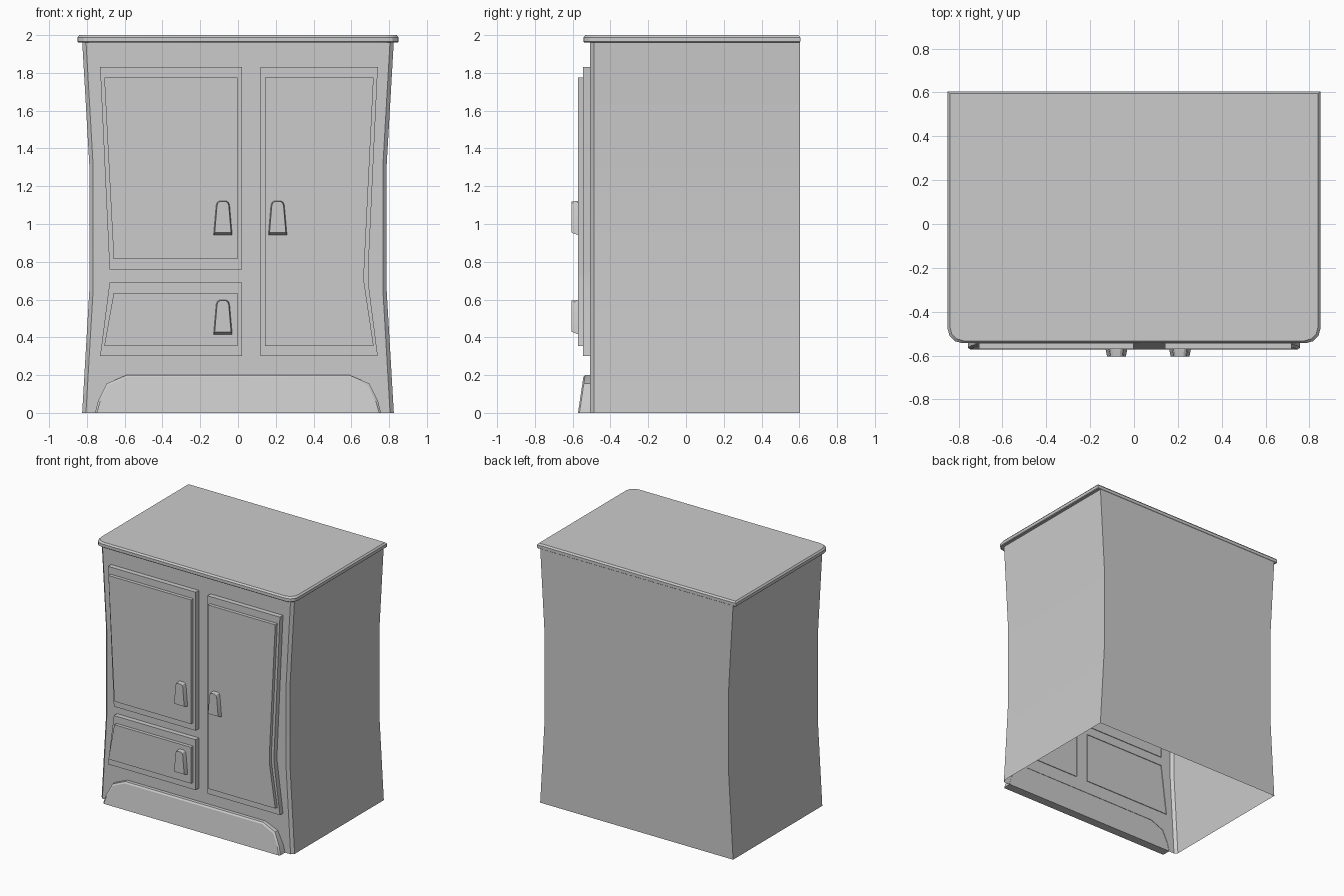
import bpy, bmesh, math

cube = bpy.data.objects.get("Cube")
if cube:
    bpy.data.objects.remove(cube)

GREY = (0.6, 0.6, 0.6, 1)
mat = bpy.data.materials.new("plain_grey")
mat.use_nodes = True
mat.diffuse_color = GREY
mat.node_tree.nodes["Principled BSDF"].inputs["Base Color"].default_value = GREY


def loft(name, loops, start_cap=False, end_cap=True):
    """Skin matching closed loops of points into one surface."""
    bm = bmesh.new()
    rings = [[bm.verts.new(p) for p in loop] for loop in loops]
    n = len(rings[0])
    for a, b in zip(rings, rings[1:]):
        for i in range(n):
            j = (i + 1) % n
            bm.faces.new((a[i], a[j], b[j], b[i]))
    if start_cap:
        bm.faces.new(rings[0])
    if end_cap:
        bm.faces.new(rings[-1])
    bmesh.ops.recalc_face_normals(bm, faces=bm.faces)
    mesh = bpy.data.meshes.new(name)
    bm.to_mesh(mesh)
    bm.free()
    mesh.materials.append(mat)
    obj = bpy.data.objects.new(name, mesh)
    bpy.context.collection.objects.link(obj)
    bpy.ops.object.select_all(action='DESELECT')
    obj.select_set(True)
    bpy.context.view_layer.objects.active = obj
    bpy.ops.object.shade_smooth_by_angle(angle=math.radians(25))
    return obj


def at_depth(outline, y):
    return [(x, y, z) for x, z in outline]


# Waisted body: open underneath, chamfered front corners
def body_ring(w, z):
    half = [(w, 0.603), (w, -0.487), (w - 0.02, -0.507)]
    plan = half + [(-x, y) for x, y in reversed(half)]
    return [(x, y, z) for x, y in plan]


profile = [(0.825, 0), (0.787, 0.65), (0.787, 1.31), (0.825, 1.97)]
loft("body", [body_ring(w, z) for w, z in profile], end_cap=False)


# Lid: rounded front corners, softened upper edge
def lid_ring(inset, z, r=0.065):
    w, front, back = 0.85 - inset, -0.543 + inset, 0.605 - inset
    half = [(w, back)]
    for k in range(4):
        a = math.radians(30 * k)
        half.append((w - r + r * math.cos(a), front + r - r * math.sin(a)))
    plan = half + [(-x, y) for x, y in reversed(half)]
    return [(x, y, z) for x, y in plan]


loft("lid", [lid_ring(0.005, 1.96), lid_ring(0, 1.965), lid_ring(0, 1.988),
             lid_ring(0.01, 2.0)], start_cap=True)


# Doors and drawer: a slab with a smaller raised panel
def panel(name, outline):
    xs, zs = [p[0] for p in outline], [p[1] for p in outline]
    mid = (min(xs) + max(xs)) / 2
    inner = []
    for x, z in outline:
        dz = 0.055 if z == min(zs) else -0.055 if z == max(zs) else 0
        inner.append((x + (0.022 if x < mid else -0.022), z + dz))
    loft(name, [at_depth(outline, -0.502), at_depth(outline, -0.545),
                at_depth(inner, -0.545), at_depth(inner, -0.571)])


panel("upper_door", [(-0.73, 1.83), (0.02, 1.83), (0.02, 0.76), (-0.68, 0.76)])
panel("drawer_front", [(-0.68, 0.69), (0.02, 0.69), (0.02, 0.3), (-0.73, 0.3)])
panel("tall_door", [(0.12, 1.83), (0.74, 1.83), (0.69, 0.76),
                    (0.69, 0.69), (0.74, 0.3), (0.12, 0.3)])


# Handles: tapered tabs with rounded upper corners
def handle(name, cx, bottom):
    half = [(0.05, 0), (0.036, 0.16), (0.03, 0.175), (0.018, 0.183)]
    shape = half + [(-x, z) for x, z in reversed(half)]
    back = [(cx + x, bottom + z) for x, z in shape]
    front = [(cx + x * 0.86, bottom + 0.014 + z * 0.9) for x, z in shape]
    loft(name, [at_depth(back, -0.568), at_depth(front, -0.605)])


handle("upper_door_handle", -0.08, 0.94)
handle("tall_door_handle", 0.21, 0.94)
handle("drawer_handle", -0.08, 0.415)

# Base skirt: arched board leaning outward towards the floor
half = [(0.757, 0), (0.742, 0.06), (0.695, 0.155), (0.59, 0.2)]
inner_half = [(0.747, 0), (0.732, 0.055), (0.687, 0.146), (0.587, 0.189)]


def skirt_ring(points, lift):
    outline = points + [(-x, z) for x, z in reversed(points)]
    return [(x, -0.572 + 0.15 * z + lift, z) for x, z in outline]


arch = half + [(-x, z) for x, z in reversed(half)]
loft("base_skirt", [at_depth(arch, -0.504), skirt_ring(half, 0.008),
                    skirt_ring(inner_half, 0)])
